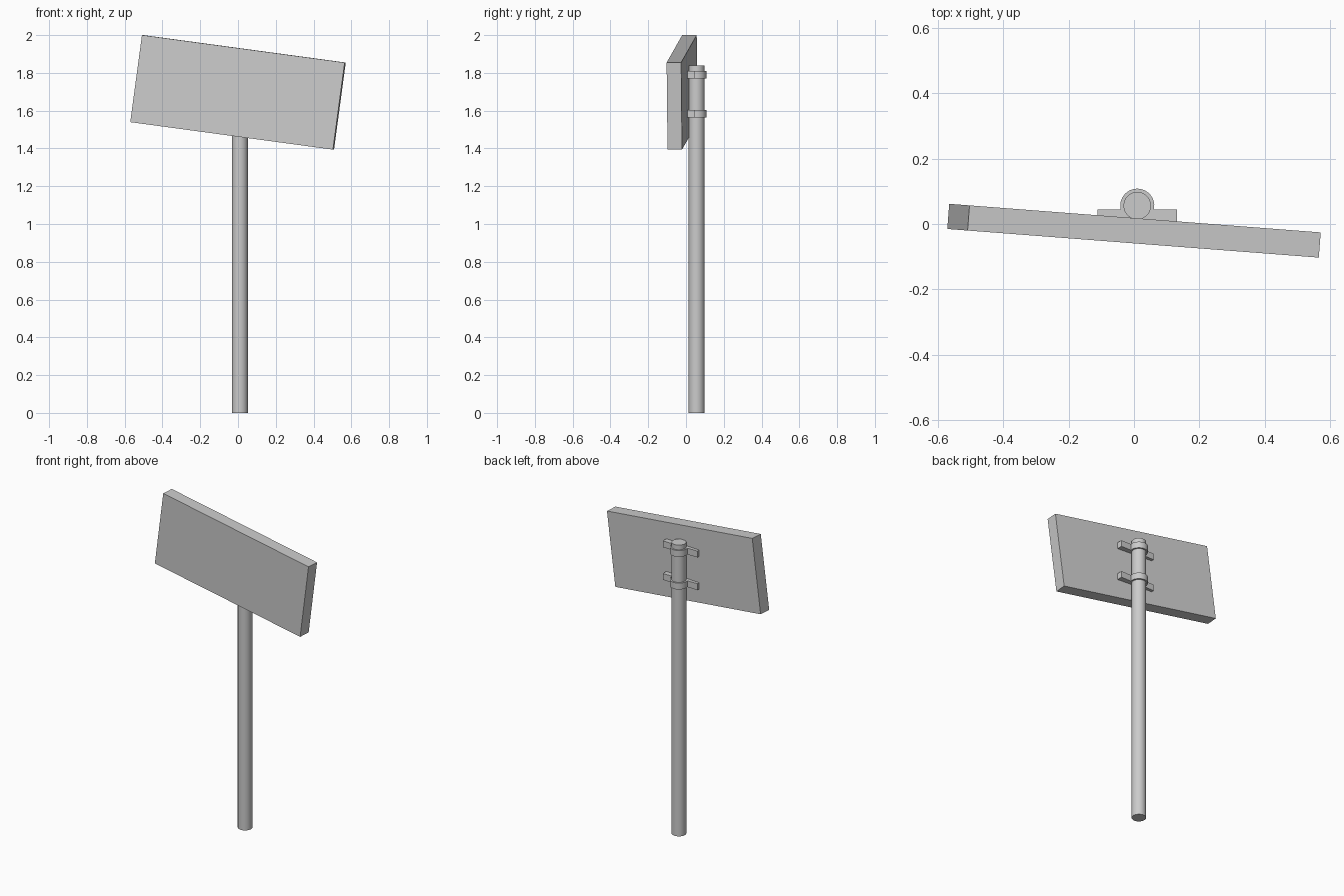
import bpy, bmesh, math
from mathutils import Matrix

if "Cube" in bpy.data.objects:
    bpy.data.objects.remove(bpy.data.objects["Cube"])

grey = bpy.data.materials.new("plain_grey")
grey.use_nodes = True
colour = (0.6, 0.6, 0.6, 1)
grey.diffuse_color = colour
grey.node_tree.nodes["Principled BSDF"].inputs["Base Color"].default_value = colour

POLE_X, POLE_Y = 0.01, 0.056


def finish(name, bm):
    bmesh.ops.recalc_face_normals(bm, faces=bm.faces)
    mesh = bpy.data.meshes.new(name)
    bm.to_mesh(mesh)
    bm.free()
    mesh.materials.append(grey)
    obj = bpy.data.objects.new(name, mesh)
    bpy.context.collection.objects.link(obj)
    bpy.ops.object.select_all(action='DESELECT')
    obj.select_set(True)
    bpy.context.view_layer.objects.active = obj
    bpy.ops.object.shade_smooth_by_angle(angle=math.radians(30))
    return obj


def prism(name, outline, bottom, top):
    bm = bmesh.new()
    face = bm.faces.new([bm.verts.new((x, y, bottom)) for x, y in outline])
    new = bmesh.ops.extrude_face_region(bm, geom=[face])["geom"]
    bmesh.ops.translate(bm, vec=(0, 0, top - bottom),
                        verts=[v for v in new if isinstance(v, bmesh.types.BMVert)])
    return finish(name, bm)


def arc(radius, start, end, steps):
    angles = [start + (end - start) * i / steps for i in range(steps + 1)]
    return [(POLE_X + radius * math.cos(a), POLE_Y + radius * math.sin(a)) for a in angles]


# Round post
prism("post", arc(0.042, 0, math.tau, 32)[:-1], 0, 1.84)

# Sign board, tilted sideways and turned a little
bm = bmesh.new()
bmesh.ops.create_cube(bm, size=1)
turn = Matrix.Rotation(math.radians(-4.4), 4, 'Z') @ Matrix.Rotation(math.radians(7.7), 4, 'Y')
bm.transform(Matrix.Translation((0, -0.0205, 1.697)) @ turn
             @ Matrix.Diagonal((1.086, 0.077, 0.465, 1)))
finish("sign_board", bm)

# Clamps: a round band behind the post with a flat tab on each side
FRONT, BACK, REACH, BAND = 0.008, 0.044, 0.121, 0.052
start = math.asin((BACK - POLE_Y) / BAND)
band = arc(BAND, start, math.pi - start, 24)
outline = ([(POLE_X + REACH, FRONT), (POLE_X + REACH, BACK)] + band
           + [(POLE_X - REACH, BACK), (POLE_X - REACH, FRONT)])
for name, height in (("upper_clamp", 1.79), ("lower_clamp", 1.584)):
    prism(name, outline, height - 0.02, height + 0.02)
